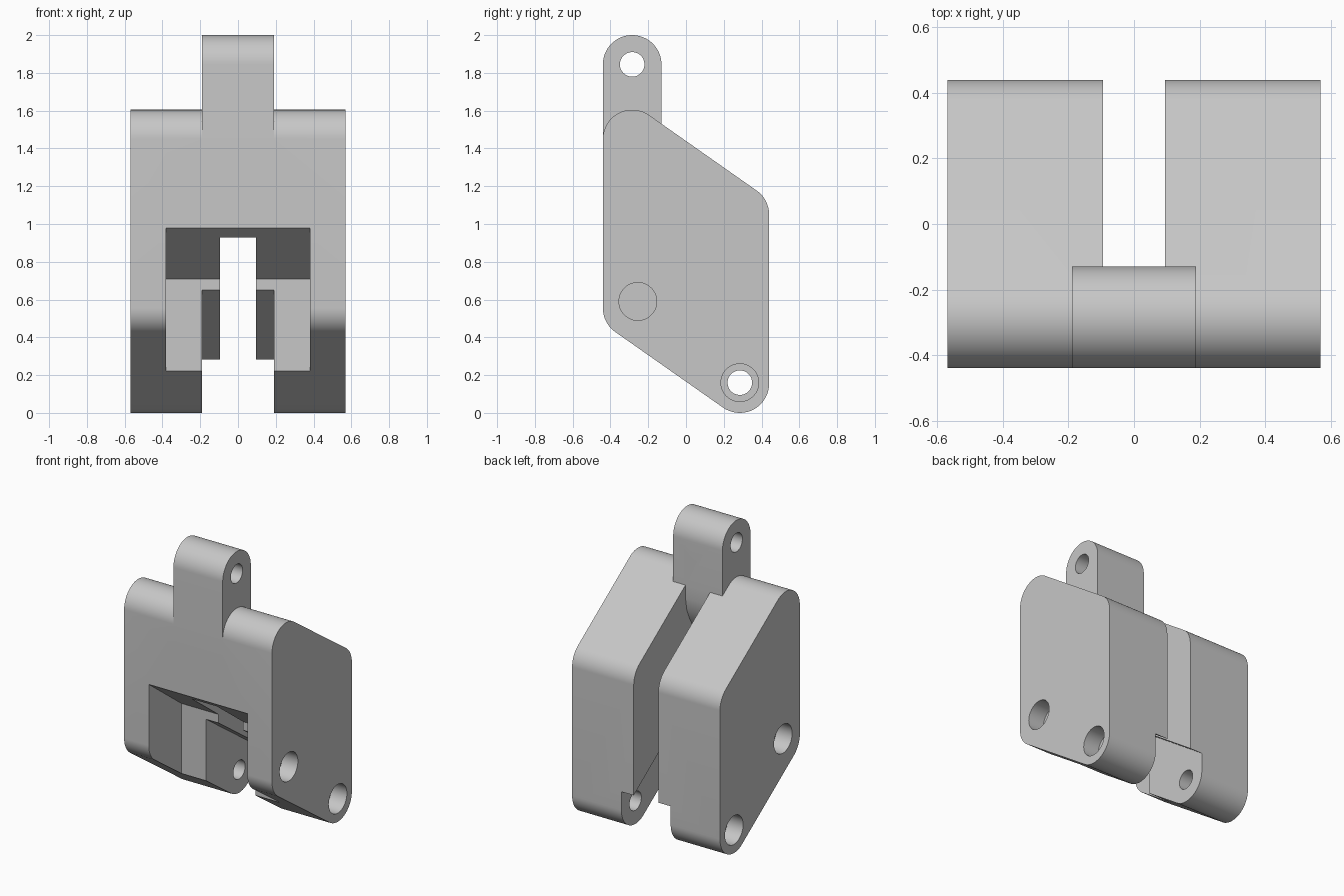
import bpy, bmesh, math
from mathutils import Vector

if "Cube" in bpy.data.objects:
    bpy.data.objects.remove(bpy.data.objects["Cube"], do_unlink=True)

grey = bpy.data.materials.new("light_grey")
grey.use_nodes = True
color = (0.57, 0.57, 0.57, 1)
grey.diffuse_color = color
grey.node_tree.nodes["Principled BSDF"].inputs["Base Color"].default_value = color

R = 0.155       # corner radius
PIN = 0.065     # pin hole radius
BORE = 0.1      # recess radius


def prism(name, profile, x0, x1):
    """Closed solid with a (y, z) profile between two x positions."""
    bm = bmesh.new()
    a = [bm.verts.new((x0, y, z)) for y, z in profile]
    b = [bm.verts.new((x1, y, z)) for y, z in profile]
    bm.faces.new(a)
    bm.faces.new(b[::-1])
    for i in range(len(a)):
        bm.faces.new((a[i - 1], a[i], b[i], b[i - 1]))
    bmesh.ops.recalc_face_normals(bm, faces=bm.faces)
    mesh = bpy.data.meshes.new(name)
    bm.to_mesh(mesh)
    bm.free()
    mesh.materials.append(grey)
    obj = bpy.data.objects.new(name, mesh)
    bpy.context.scene.collection.objects.link(obj)
    return obj


def arc(y, z, r, start, sweep, n):
    """Points of an arc in the (y, z) plane, both ends included."""
    return [(y + r * math.cos(start + sweep * k / n), z + r * math.sin(start + sweep * k / n))
            for k in range(n + 1)]


def circle(y, z, r):
    return arc(y, z, r, 0, 2 * math.pi, 48)[:-1]


def rounded(centres, r):
    """Round outline around convex, counter-clockwise corner centres."""
    pts = []
    for i, centre in enumerate(centres):
        c = Vector(centre)
        before = c - Vector(centres[i - 1])
        after = Vector(centres[(i + 1) % len(centres)]) - c
        # outward normals lie to the right of the direction of travel
        start = math.atan2(-before.x, before.y)
        sweep = (math.atan2(-after.x, after.y) - start) % (2 * math.pi)
        pts += arc(c.x, c.y, r, start, sweep, 20)
    return pts


def combine(target, other, operation):
    mod = target.modifiers.new(operation.lower(), "BOOLEAN")
    mod.operation = operation
    mod.solver = "EXACT"
    mod.object = other
    bpy.context.view_layer.objects.active = target
    bpy.ops.object.modifier_apply(modifier=mod.name)
    bpy.data.objects.remove(other, do_unlink=True)


# Slanted body
body = prism("link_body", rounded([(-0.285, 0.555), (0.285, R), (0.285, 1.05), (-0.285, 1.45)], R),
             -0.57, 0.57)

# Top lug with a round end
lug_profile = arc(-0.285, 1.845, R, 0, math.pi, 32) + [(-0.285 - R, 1.3), (-0.285 + R, 1.3)]
combine(body, prism("top_lug", lug_profile, -0.19, 0.19), "UNION")

# Middle slot, front pocket and the notch for the neighbouring lug
slot = [(-0.13, 2.1), (-0.13, 1.44), (-0.145, 1.35), (-0.175, 1.28), (-0.215, 1.21),
        (-0.37, 0.928), (-0.6, 0.5), (-0.6, -0.2), (0.7, -0.2), (0.7, 2.1)]
pocket = [(-0.6, 1.1), (-0.08, 0.71), (-0.08, -0.2), (-0.6, -0.2)]
notch = [(-0.2, 0.735), (0.6, 0.17), (0.6, -0.2), (-0.2, -0.2)]
for name, profile, half in (("slot", slot, 0.095), ("pocket", pocket, 0.38), ("notch", notch, 0.19)):
    combine(body, prism(name, profile, -half, half), "DIFFERENCE")

# Pin holes through the lug and the lower corner
for y, z in ((-0.285, 1.845), (0.285, 0.16)):
    combine(body, prism("pin_hole", circle(y, z, PIN), -0.8, 0.8), "DIFFERENCE")

# Round recesses on both outer sides
for side in (-1, 1):
    for y, z in ((-0.255, 0.59), (0.285, 0.16)):
        combine(body, prism("recess", circle(y, z, BORE), side * 0.45, side * 0.8), "DIFFERENCE")

bpy.ops.object.select_all(action="DESELECT")
body.select_set(True)
bpy.context.view_layer.objects.active = body
bpy.ops.object.shade_smooth_by_angle(angle=math.radians(30))
